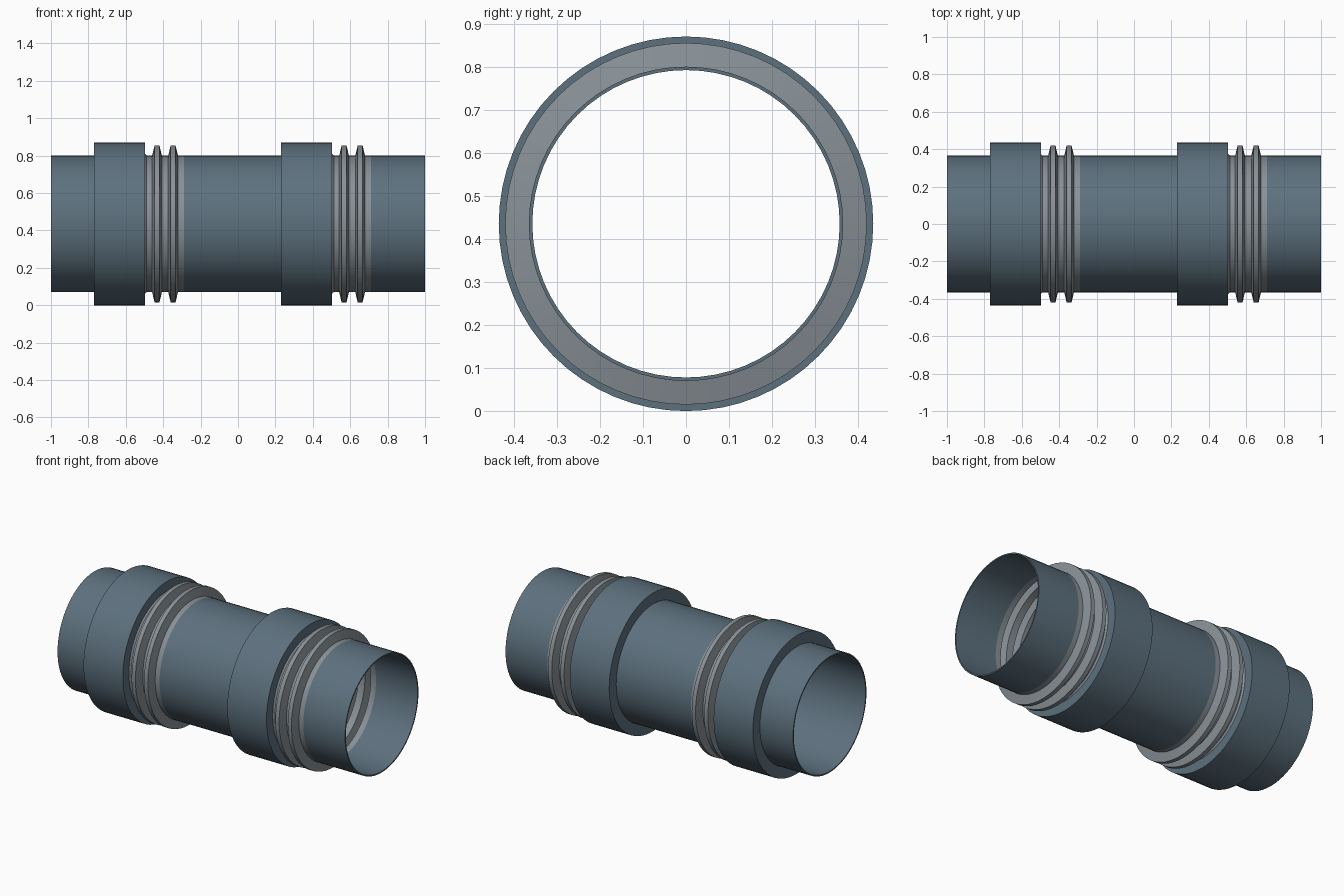
import bpy, bmesh
from math import sin, cos, pi, radians

if "Cube" in bpy.data.objects:
    bpy.data.objects.remove(bpy.data.objects["Cube"])

SIDES = 64
AXIS_Z = 0.435
R_OUT, R_IN, R_SLEEVE, R_CREST = 0.365, 0.357, 0.435, 0.42
WALL = R_OUT - R_IN


def material(name, rgb):
    m = bpy.data.materials.new(name)
    m.diffuse_color = (*rgb, 1)
    m.use_nodes = True
    m.node_tree.nodes["Principled BSDF"].inputs["Base Color"].default_value = m.diffuse_color
    return m


STEEL = material("blue_grey_steel", (0.11, 0.165, 0.21))
LIGHT = material("light_grey_metal", (0.25, 0.285, 0.31))


def revolve(name, profile, mat):
    """Turn a closed (x, radius) profile around the pipe axis."""
    bm = bmesh.new()
    rings = []
    for i in range(SIDES):
        a = 2 * pi * i / SIDES
        rings.append([bm.verts.new((x, r * sin(a), AXIS_Z + r * cos(a))) for x, r in profile])
    n = len(profile)
    for i in range(SIDES):
        a, b = rings[i], rings[(i + 1) % SIDES]
        for j in range(n):
            k = (j + 1) % n
            bm.faces.new((a[j], a[k], b[k], b[j]))
    bmesh.ops.recalc_face_normals(bm, faces=bm.faces)
    me = bpy.data.meshes.new(name)
    bm.to_mesh(me)
    bm.free()
    me.materials.append(mat)
    ob = bpy.data.objects.new(name, me)
    bpy.context.collection.objects.link(ob)
    bpy.ops.object.select_all(action='DESELECT')
    ob.select_set(True)
    bpy.context.view_layer.objects.active = ob
    bpy.ops.object.shade_smooth_by_angle(angle=radians(25))
    return ob


def tube(name, x0, x1, r0, r1, mat):
    return revolve(name, [(x0, r0), (x1, r0), (x1, r1), (x0, r1)], mat)


# Pipe lengths, interrupted by the two bellows
for name, x0, x1 in (("left_pipe", -1, -0.5), ("middle_pipe", -0.29, 0.5), ("right_pipe", 0.71, 1)):
    tube(name, x0, x1, R_IN, R_OUT, STEEL)

for side, x in (("left", -0.5), ("right", 0.5)):
    # Wide sleeve next to the bellows
    tube(side + "_sleeve", x - 0.27, x + 0.003, R_OUT, R_SLEEVE, STEEL)

    # Thin-walled bellows with two flat-topped ridges
    outer = [(x, R_OUT + 0.012), (x + 0.012, R_OUT)]
    inner = [(x, R_IN), (x + 0.012, R_IN)]
    for c in (0.067, 0.153):
        for dx, r in ((-0.026, R_OUT), (-0.013, R_CREST), (0.013, R_CREST), (0.026, R_OUT)):
            outer.append((x + c + dx, r))
            inset = 0.006 if dx < 0 else -0.006
            inner.append((x + c + dx + inset, r - WALL))
    outer.append((x + 0.21, R_OUT))
    inner.append((x + 0.21, R_IN))
    revolve(side + "_bellows", outer + inner[::-1], LIGHT)
